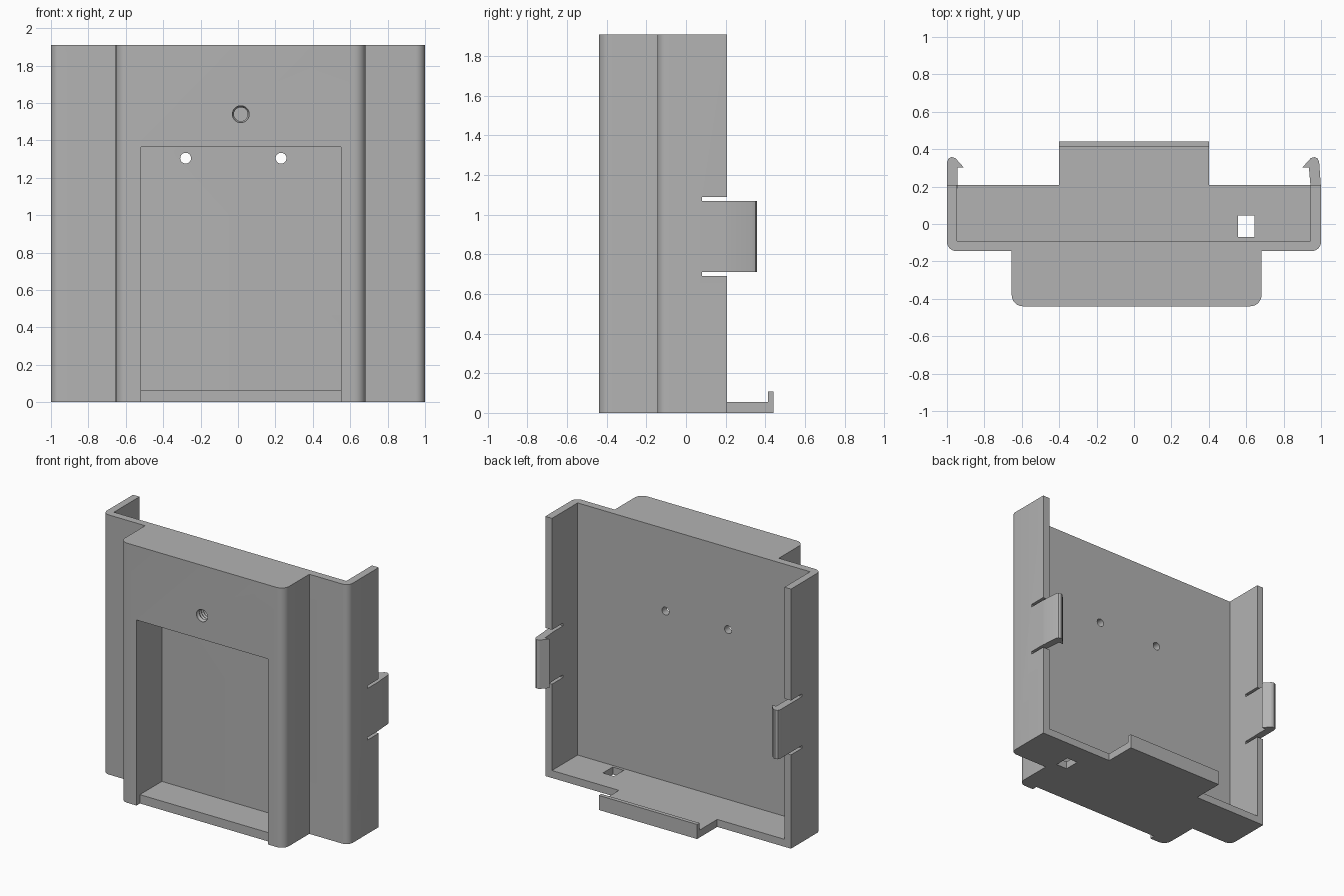
import bpy, bmesh, math

cube = bpy.data.objects.get("Cube")
if cube:
    bpy.data.objects.remove(cube)

grey = bpy.data.materials.new("plain grey")
grey.use_nodes = True
COLOUR = (0.45, 0.45, 0.45, 1)
grey.diffuse_color = COLOUR
grey.node_tree.nodes["Principled BSDF"].inputs["Base Color"].default_value = COLOUR


def finish(name, bm):
    bmesh.ops.recalc_face_normals(bm, faces=bm.faces)
    mesh = bpy.data.meshes.new(name)
    bm.to_mesh(mesh)
    bm.free()
    mesh.materials.append(grey)
    obj = bpy.data.objects.new(name, mesh)
    bpy.context.collection.objects.link(obj)
    return obj


def prism(name, points, z0, z1):
    """Extrude an outline in plan from z0 to z1."""
    bm = bmesh.new()
    face = bm.faces.new([bm.verts.new((x, y, z0)) for x, y in points])
    top = bmesh.ops.extrude_face_region(bm, geom=[face])["geom"]
    verts = [v for v in top if isinstance(v, bmesh.types.BMVert)]
    bmesh.ops.translate(bm, verts=verts, vec=(0, 0, z1 - z0))
    return finish(name, bm)


def box(name, x0, x1, y0, y1, z0, z1):
    return prism(name, [(x0, y0), (x1, y0), (x1, y1), (x0, y1)], z0, z1)


def lathe_y(name, x, z, profile, sides=24):
    """Turn (radius, y) pairs around an axis running front to back."""
    bm = bmesh.new()
    rings = []
    for r, y in profile:
        angles = [math.tau * i / sides for i in range(sides)]
        rings.append([bm.verts.new((x + r * math.cos(a), y, z + r * math.sin(a))) for a in angles])
    for a, b in zip(rings, rings[1:]):
        for i in range(sides):
            j = (i + 1) % sides
            bm.faces.new((a[i], a[j], b[j], b[i]))
    bm.faces.new(rings[0])
    bm.faces.new(rings[-1])
    return finish(name, bm)


def arc(cx, cy, r, start):
    """Quarter circle of plan points, counterclockwise from start degrees."""
    return [(cx + r * math.cos(math.radians(start + 15 * i)),
             cy + r * math.sin(math.radians(start + 15 * i))) for i in range(7)]


def rounded_front(x0, x1, y0, y1, r):
    return [(x0, y1)] + arc(x0 + r, y0 + r, r, 180) + arc(x1 - r, y0 + r, r, 270) + [(x1, y1)]


def apply_boolean(obj, other, operation="DIFFERENCE"):
    mod = obj.modifiers.new("cut", "BOOLEAN")
    mod.operation = operation
    mod.solver = "EXACT"
    mod.object = other
    bpy.context.view_layer.objects.active = obj
    bpy.ops.object.modifier_apply(modifier=mod.name)
    bpy.data.objects.remove(other)


HEIGHT, PLATE_FRONT, REAR = 1.91, -0.145, 0.208

# Rear tray: back plate, side walls and floor, open at the top and rear
tray = prism("rear_tray", rounded_front(-1, 1, PLATE_FRONT, REAR, 0.05), 0, HEIGHT)
apply_boolean(tray, box("tray_cutter", -0.947, 0.945, -0.09, 0.6, 0.055, 2.2))
for z in (0.69, 1.07):
    for x in (-1, 1):
        apply_boolean(tray, box("slot_cutter", x - 0.1, x + 0.1, 0.08, 0.4, z, z + 0.02))
apply_boolean(tray, box("cable_cutter", 0.555, 0.645, -0.07, 0.045, -0.1, 0.2))
for x in (-0.28, 0.23):
    apply_boolean(tray, lathe_y("hole_cutter", x, 1.305, [(0.029, -0.3), (0.029, 0.1)]))

# Front block with its pocket, recessed sill and threaded blind hole
block = prism("front_block", rounded_front(-0.654, 0.682, -0.44, PLATE_FRONT, 0.06), 0, HEIGHT)
apply_boolean(block, box("pocket_cutter", -0.518, 0.552, -0.6, 0, 0.065, 1.365))
apply_boolean(block, box("sill_cutter", -0.518, 0.552, -0.6, -0.4, -0.1, 0.1))
thread = [(0.045, -0.5)]
thread += [(0.045 if i % 2 else 0.037, -0.44 + 0.012 * i) for i in range(1, 21)]
apply_boolean(block, lathe_y("thread_cutter", 0.015, 1.54, thread))

# Support tab with an upright lip
tab = box("support_tab", -0.4, 0.4, REAR - 0.01, 0.442, 0, 0.055)
apply_boolean(tab, box("lip", -0.4, 0.4, 0.413, 0.442, 0, 0.107), "UNION")

# Barbed snap clips
hook = [(1, 0.19), (1, 0.33), (0.992, 0.35), (0.975, 0.358), (0.955, 0.352),
        (0.91, 0.302), (0.945, 0.302), (0.945, 0.19)]
clips = []
for name, side, shift in (("left_clip", 1, -0.01), ("right_clip", -1, 0)):
    points = [(side * x + (shift if y > 0.2 else 0), y) for x, y in hook]
    clips.append(prism(name, points, 0.71, 1.07))

for obj in [tray, block, tab] + clips:
    bpy.ops.object.select_all(action="DESELECT")
    obj.select_set(True)
    bpy.context.view_layer.objects.active = obj
    bpy.ops.object.shade_smooth_by_angle(angle=math.radians(30))
